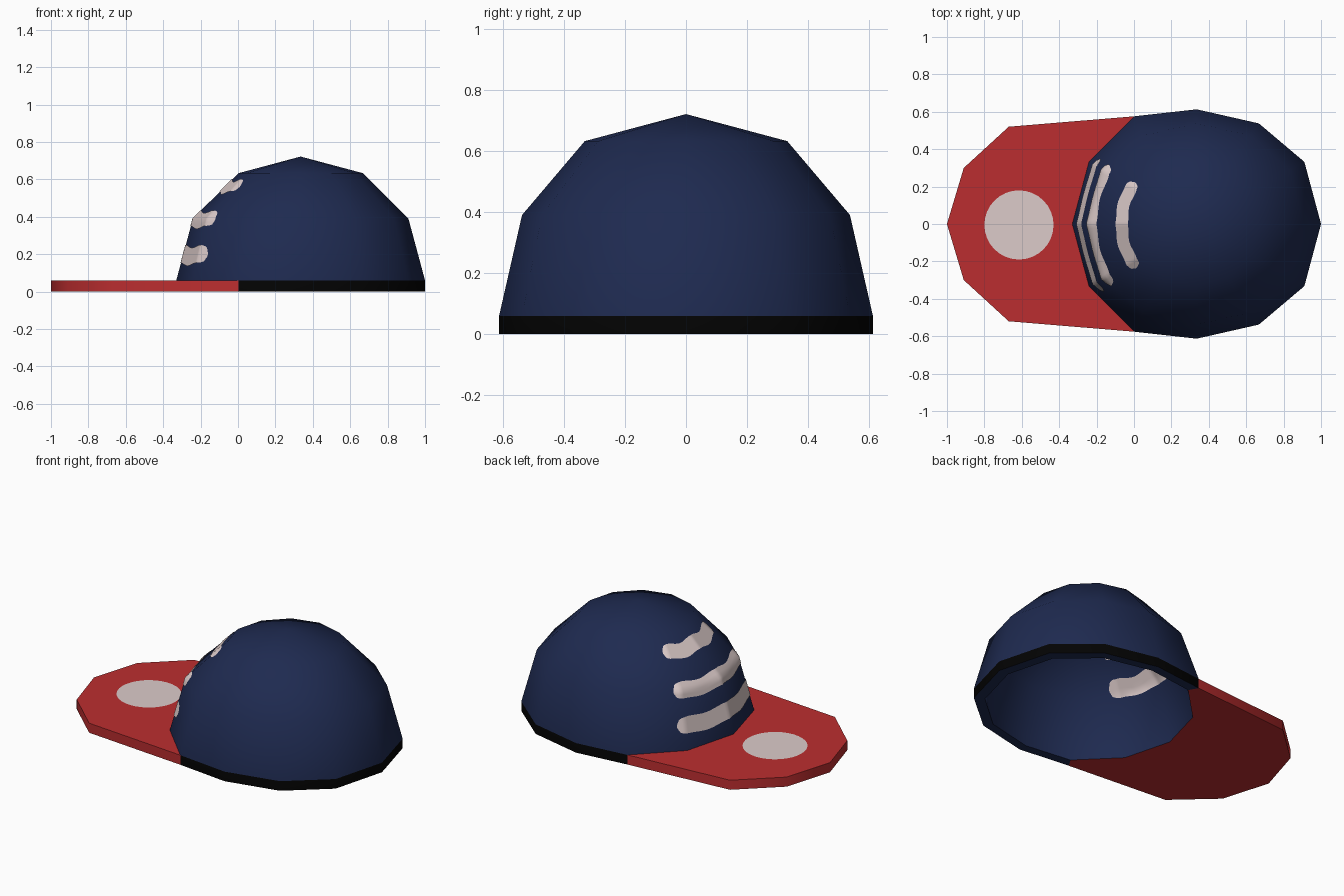
import bpy, bmesh, math
from mathutils import Vector
from mathutils.bvhtree import BVHTree

if "Cube" in bpy.data.objects:
    bpy.data.objects.remove(bpy.data.objects["Cube"])

CX, R, BAND, SIDES = 0.335, 0.665, 0.06, 12
WALL = 0.065


def material(name, rgb):
    m = bpy.data.materials.new(name)
    m.diffuse_color = (*rgb, 1)
    m.use_nodes = True
    m.node_tree.nodes["Principled BSDF"].inputs["Base Color"].default_value = m.diffuse_color
    return m


navy = material("navy", (0.013, 0.023, 0.080))
red = material("red", (0.50, 0.027, 0.029))
black = material("black", (0.0008, 0.0008, 0.0008))
beige = material("pale_beige", (0.72, 0.60, 0.59))


def finish(bm, name, mats, smooth=None):
    mesh = bpy.data.meshes.new(name)
    bm.to_mesh(mesh)
    bm.free()
    ob = bpy.data.objects.new(name, mesh)
    bpy.context.collection.objects.link(ob)
    for m in mats:
        mesh.materials.append(m)
    if smooth:
        bpy.ops.object.select_all(action='DESELECT')
        ob.select_set(True)
        bpy.context.view_layer.objects.active = ob
        bpy.ops.object.shade_smooth_by_angle(angle=math.radians(smooth))
    return ob


def dome_point(lat, lon, r=R):
    """Point on the crown; the sides are slightly flattened."""
    a, b = math.radians(lat), math.radians(lon)
    y = r * math.cos(a) * math.sin(b)
    if abs(y) > 0.33 and not (lat == 0 and lon in (120, 240)):
        y = math.copysign(0.33 + (abs(y) - 0.33) * 0.845, y)
    return Vector((CX + r * math.cos(a) * math.cos(b), y,
                   BAND + (r - 0.003) * math.sin(a)))


# crown: outer and inner shell joined by a rim at the bottom
bm = bmesh.new()
LONS = [i * 360 // SIDES for i in range(SIDES)]


def shell(r):
    rings = [[dome_point(0, l, r) for l in LONS]]
    for p in rings[0]:
        p.z = 0
    rings += [[dome_point(lat, l, r) for l in LONS] for lat in (0, 30, 60)]
    rings = [[bm.verts.new(p) for p in ring] for ring in rings]
    return rings, bm.verts.new((CX, 0, BAND + r - 0.003))


def bridge(a, b):
    return [bm.faces.new((a[i], a[(i + 1) % SIDES], b[(i + 1) % SIDES], b[i]))
            for i in range(SIDES)]


outer, top = shell(R)
inner, inner_top = shell(R - WALL)
for f in bridge(outer[0], outer[1]):          # black band on the back part
    f.material_index = int(f.calc_center_median().x > 0)
for k in (1, 2):
    bridge(outer[k], outer[k + 1])
for k in (0, 1, 2):
    bridge(inner[k + 1], inner[k])
for f in bridge(inner[0], outer[0]):          # rim turns red under the visor
    f.material_index = 2 if f.calc_center_median().x < 0.02 else 0
for i in range(SIDES):
    j = (i + 1) % SIDES
    bm.faces.new((outer[3][i], outer[3][j], top))
    bm.faces.new((inner[3][j], inner[3][i], inner_top))
bmesh.ops.recalc_face_normals(bm, faces=bm.faces)
tree = BVHTree.FromBMesh(bm)
finish(bm, "crown", [navy, black, red], 60)

# visor: flat plate between the outer edge and the crown
edge = [(0, 0.57), (-0.67, 0.52), (-0.91, 0.30), (-1, 0),
        (-0.91, -0.30), (-0.67, -0.52), (0, -0.57)]
root = [dome_point(0, l) for l in range(120, 241, 30)]
edge[0], edge[-1] = root[0].xy, root[-1].xy
outline = [Vector(p) for p in edge] + [p.xy for p in root[-2:0:-1]]
bm = bmesh.new()
f = bm.faces.new([bm.verts.new((p[0], p[1], 0)) for p in outline])
ext = bmesh.ops.extrude_face_region(bm, geom=[f], use_keep_orig=True)
bmesh.ops.translate(bm, vec=(0, 0, BAND),
                    verts=[v for v in ext["geom"] if isinstance(v, bmesh.types.BMVert)])
bmesh.ops.recalc_face_normals(bm, faces=bm.faces)
bmesh.ops.triangulate(bm, faces=[f for f in bm.faces if len(f.verts) > 4])
finish(bm, "visor", [red], 50)

# round patch on the visor
bm = bmesh.new()
bmesh.ops.create_circle(bm, cap_ends=True, segments=32, radius=0.185)
bmesh.ops.translate(bm, vec=(-0.615, -0.005, BAND + 0.002), verts=bm.verts)
finish(bm, "visor_patch", [beige])


# stripes: thin strips laid on the crown surface, dipping across each facet
def stripe(name, z, half, inside=False, n=48, rows=4):
    bm = bmesh.new()
    grid = []
    for i in range(n + 1):
        t = i / n * 2 - 1
        deg = 181 + 35 * t
        lon = math.radians(deg)
        d = Vector((math.cos(lon), math.sin(lon), 0))
        h = half * min(1, math.sqrt(max(0.02, 1 - abs(t) ** 18)))
        sag = 0.016 * math.sin(math.radians(deg * 6)) ** 2
        col = []
        for k in range(rows + 1):
            zz = z + 0.006 - sag + h * (k / rows * 2 - 1)
            axis = Vector((CX, 0, zz))
            if inside:
                p, sign = tree.ray_cast(axis, d)[0], -1
            else:
                p, sign = tree.ray_cast(axis + d * 2, -d)[0], 1
            out = (p - Vector((CX, 0, BAND))).normalized()
            col.append(bm.verts.new(p + out * 0.004 * sign))
        grid.append(col)
    for a, b in zip(grid, grid[1:]):
        for k in range(rows):
            q = (a[k], b[k], b[k + 1], a[k + 1])
            bm.faces.new(q[::-1] if inside else q)
    finish(bm, name, [beige], 60)


for label, z, half in (("lower", 0.195, 0.048), ("middle", 0.385, 0.042),
                       ("upper", 0.56, 0.033)):
    stripe(label + "_stripe", z, half)
    if label == "middle":
        stripe(label + "_stripe_inside", z, half, inside=True)
    elif label == "upper":
        stripe(label + "_stripe_inside", z - 0.02, half, inside=True)
